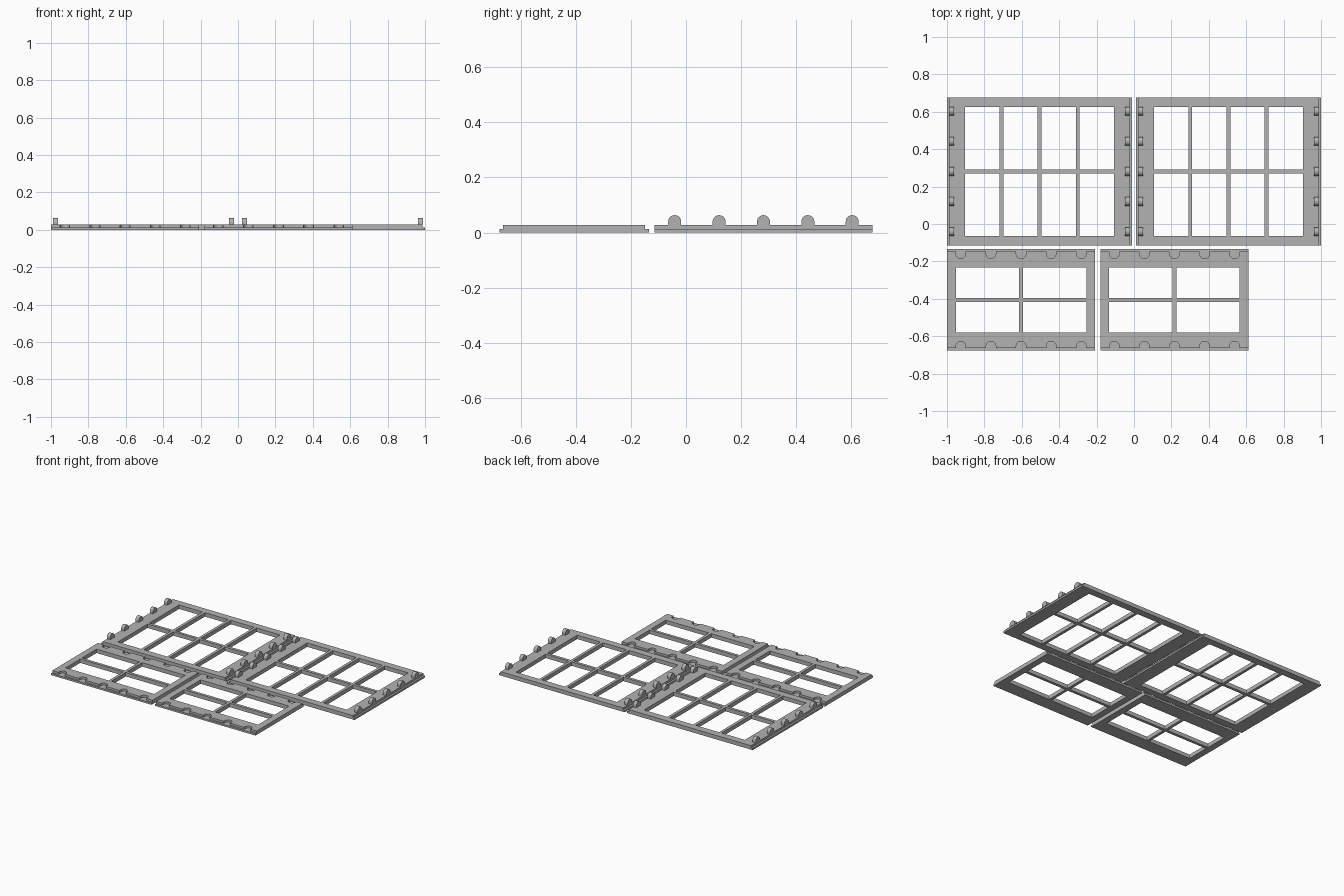
import bpy, bmesh, math
from mathutils import Vector

if "Cube" in bpy.data.objects:
    bpy.data.objects.remove(bpy.data.objects["Cube"])

STEP, TOP, LIP, BAR = 0.013, 0.028, 0.013, 0.02   # rebate height, panel height, rebate width, bar width

grey = bpy.data.materials.new("plain_grey")
grey.diffuse_color = (0.45, 0.45, 0.45, 1)
grey.use_nodes = True
grey.node_tree.nodes["Principled BSDF"].inputs["Base Color"].default_value = grey.diffuse_color


def add_prism(bm, outline, depth):
    """Extrude a closed 3D outline along a vector."""
    face = bm.faces.new([bm.verts.new(p) for p in outline])
    new = bmesh.ops.extrude_face_region(bm, geom=[face])["geom"]
    bmesh.ops.translate(bm, vec=Vector(depth), verts=[g for g in new if isinstance(g, bmesh.types.BMVert)])


def make_object(name, bm):
    bmesh.ops.recalc_face_normals(bm, faces=bm.faces)
    mesh = bpy.data.meshes.new(name)
    bm.to_mesh(mesh)
    bm.free()
    obj = bpy.data.objects.new(name, mesh)
    bpy.context.collection.objects.link(obj)
    mesh.materials.append(grey)
    return obj


def smooth(obj):
    bpy.ops.object.select_all(action='DESELECT')
    obj.select_set(True)
    bpy.context.view_layer.objects.active = obj
    bpy.ops.object.shade_smooth_by_angle(angle=math.radians(30))


def dome(r, straight, n=16):
    """Round-ended tab profile: straight sides topped by a half circle."""
    arc = [(r * math.cos(math.pi * i / n), straight + r * math.sin(math.pi * i / n)) for i in range(n + 1)]
    return [(r, 0)] + arc + [(-r, 0)]


def stepped(half):
    """Cross-section of a slab with a rebate along both edges."""
    right = [(half, 0), (half, STEP), (half - LIP, STEP), (half - LIP, TOP)]
    return right + [(-u, z) for u, z in reversed(right)]


def window_cutters(bm, cx, cy, hx, hy, cols, rows):
    """Window panes separated by thin bars."""
    w = (2 * hx - BAR * (cols - 1)) / cols
    h = (2 * hy - BAR * (rows - 1)) / rows
    for i in range(cols):
        for j in range(rows):
            x, y = cx - hx + i * (w + BAR), cy - hy + j * (h + BAR)
            add_prism(bm, [(x, y, -0.1), (x + w, y, -0.1), (x + w, y + h, -0.1), (x, y + h, -0.1)], (0, 0, 0.2))


def cut(obj, bm):
    """Subtract the cutter shapes and bake the result."""
    cutter = make_object("cutter", bm)
    cutter.hide_render = True
    mod = obj.modifiers.new("openings", 'BOOLEAN')
    mod.operation, mod.solver, mod.object = 'DIFFERENCE', 'EXACT', cutter
    bpy.context.view_layer.objects.active = obj
    bpy.ops.object.modifier_apply(modifier=mod.name)
    bpy.data.objects.remove(cutter)


# Large window panels with rounded tabs along the left and right edges
for side, cx in (("left", -0.505), ("right", 0.505)):
    cy, hx, hy = 0.281, 0.495, 0.396
    bm = bmesh.new()
    add_prism(bm, [(cx + u, cy - hy, z) for u, z in stepped(hx)], (0, 2 * hy, 0))
    panel = make_object(f"large_panel_{side}", bm)
    bm = bmesh.new()
    window_cutters(bm, cx, cy, 0.398, 0.345, 4, 2)
    cut(panel, bm)

    bm = bmesh.new()
    for s in (-1, 1):
        for i in range(5):
            y = cy + (i - 2) * 0.161
            x = cx + s * (hx - 0.024) - 0.013
            add_prism(bm, [(x, y + u, TOP - 0.001 + v) for u, v in dome(0.0235, 0.0125)], (0.026, 0, 0))
    smooth(make_object(f"tabs_{side}", bm))

# Small window panels with matching round notches along the front and back edges
for side, cx in (("left", -0.604), ("right", 0.216)):
    cy, hx, hy = -0.406, 0.396, 0.271
    bm = bmesh.new()
    add_prism(bm, [(cx - hx, cy + u, z) for u, z in stepped(hy)], (2 * hx, 0, 0))
    panel = make_object(f"small_panel_{side}", bm)
    bm = bmesh.new()
    window_cutters(bm, cx, cy, 0.349, 0.174, 2, 2)
    for s in (-1, 1):
        for i in range(5):
            x = cx + (i - 2) * 0.161
            add_prism(bm, [(x + u, cy + s * (hy + 0.01 - v), STEP) for u, v in dome(0.026, 0.034)], (0, 0, 0.05))
    cut(panel, bm)
    smooth(panel)
